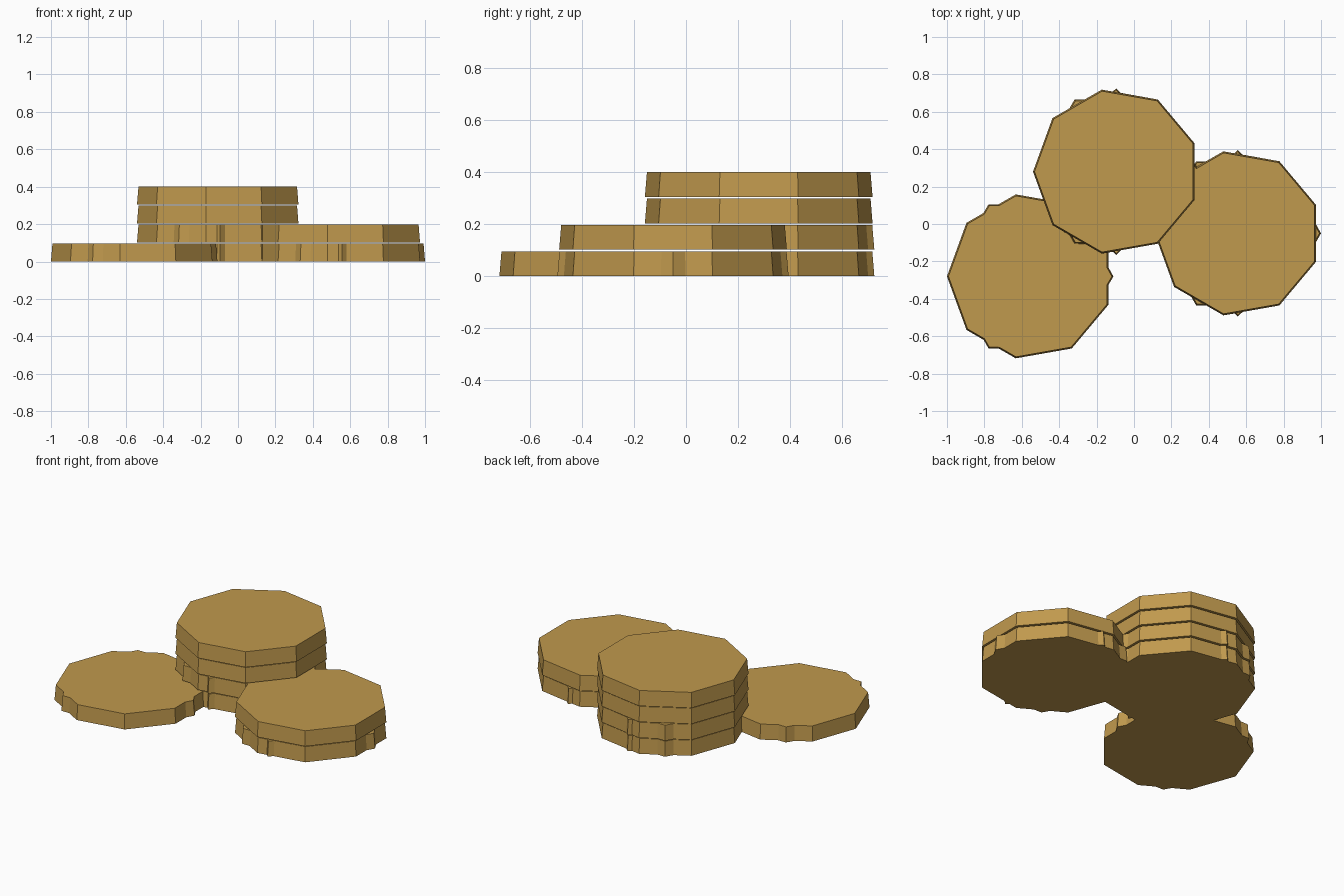
import bpy
import bmesh
from math import cos, sin, radians, pi

cube = bpy.data.objects.get("Cube")
if cube:
    bpy.data.objects.remove(cube, do_unlink=True)

PITCH, GAP = 0.1015, 0.006
R_BOTTOM, R_TOP = 0.445, 0.437

gold = bpy.data.materials.new("dull_gold")
gold.use_nodes = True
colour = (0.53, 0.32, 0.075, 1)
gold.diffuse_color = colour
gold.node_tree.nodes["Principled BSDF"].inputs["Base Color"].default_value = colour


def edge_at(sides, start, deg):
    """Unit radius of a regular polygon at an angle, and the edge hit there."""
    step = 360 / sides
    k = int(((deg - start) % 360) // step)
    mid = start + (k + 0.5) * step
    return round(cos(pi / sides) / cos(radians(deg - mid)), 6), (sides, k)


def outline(polygons):
    """Corners of the merged outline of concentric polygons, as (angle, radius)."""
    angles = [i / 4 for i in range(1440)]
    hits = [max((edge_at(n, s, a) for n, s in polygons), key=lambda h: h[0])
            for a in angles]
    return [(radians(a), h[0]) for i, (a, h) in enumerate(zip(angles, hits))
            if h[1] != hits[i - 1][1]]


def disc(name, x, y, level, polygons):
    """Slightly tapered flat disc."""
    shape = outline(polygons)
    bm = bmesh.new()
    z = level * PITCH * (0.4 / (4 * PITCH - GAP))
    rings = [[bm.verts.new((r * f * cos(a), r * f * sin(a), h)) for a, f in shape]
             for r, h in ((R_BOTTOM, 0), (R_TOP, PITCH - GAP))]
    low, high = rings
    bm.faces.new(low[::-1])
    bm.faces.new(high)
    for i in range(len(shape)):
        bm.faces.new((low[i - 1], low[i], high[i], high[i - 1]))
    mesh = bpy.data.meshes.new(name)
    bm.to_mesh(mesh)
    bm.free()
    mesh.materials.append(gold)
    obj = bpy.data.objects.new(name, mesh)
    obj.location = (x, y, z)
    bpy.context.collection.objects.link(obj)


# Plain nine-sided disc, and variants with small pointed ridges on the rim
PLAIN = [(9, 20)]
RIDGED = PLAIN + [(6, 0)]
MANY_RIDGED = RIDGED + [(4, 0)]

stacks = {
    "front_disc": (-0.555, -0.28, [RIDGED]),
    "side_disc": (0.555, -0.05, [MANY_RIDGED, PLAIN]),
    "back_disc": (-0.095, 0.28, [MANY_RIDGED, MANY_RIDGED, PLAIN, PLAIN]),
}
for name, (x, y, levels) in stacks.items():
    for level, polygons in enumerate(levels):
        disc(f"{name}_{level + 1}", x, y, level, polygons)
